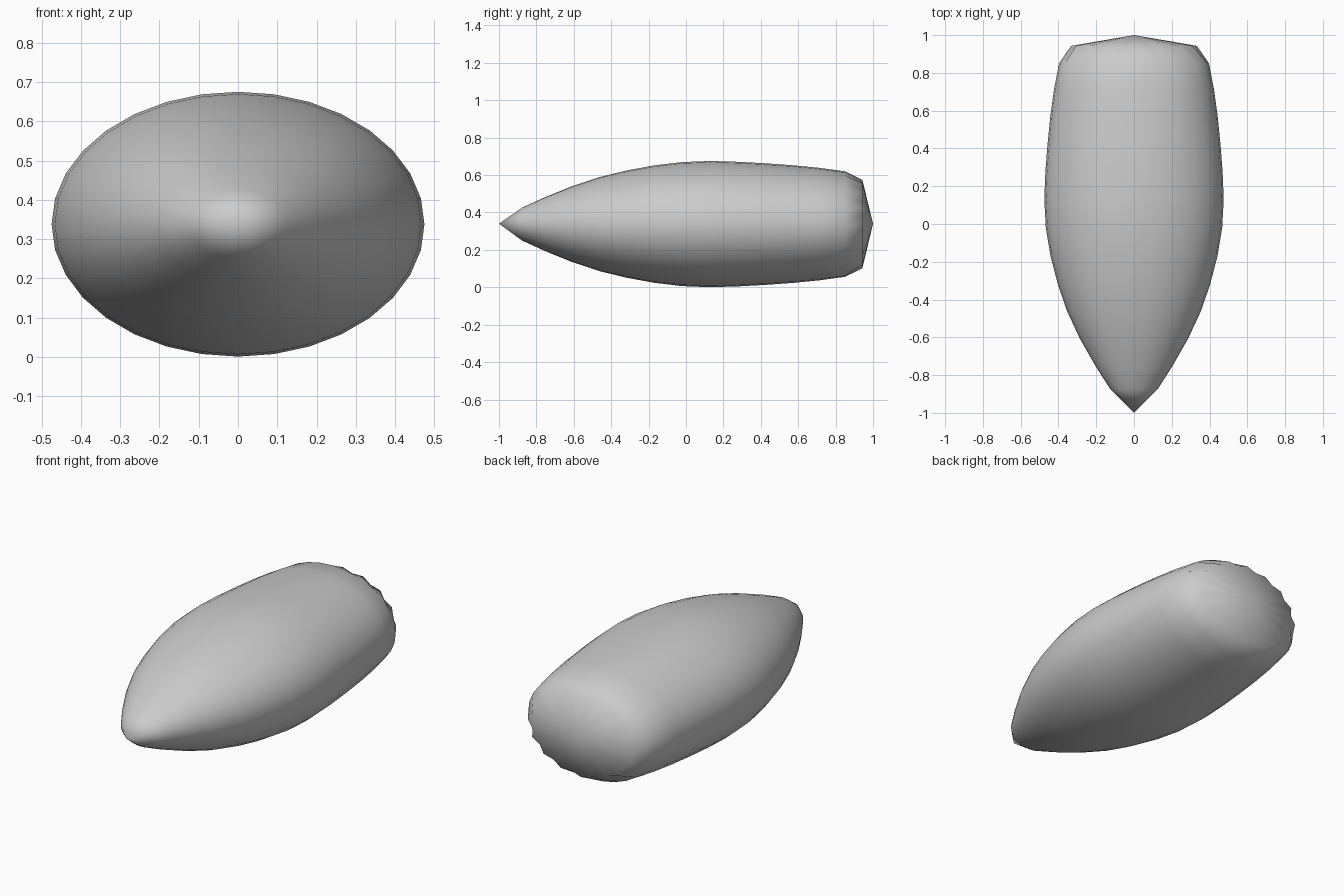
import bpy, bmesh, math

if "Cube" in bpy.data.objects:
    bpy.data.objects.remove(bpy.data.objects["Cube"])

SIDES = 32
RATIO = 0.71      # height to width of the oval cross-section
MID_Z = 0.338

# (y, half width) from the pointed nose to the blunt tail
PROFILE = [(-0.875, 0.125), (-0.75, 0.205), (-0.61, 0.285), (-0.46, 0.355),
           (-0.32, 0.403), (-0.17, 0.442), (-0.02, 0.467), (0.13, 0.475),
           (0.28, 0.469), (0.42, 0.458), (0.57, 0.443), (0.71, 0.424),
           (0.85, 0.397), (0.943, 0.333)]

bm = bmesh.new()
rings = []
for i, (y, r) in enumerate(PROFILE):
    ring = []
    for k in range(SIDES):
        a = 2 * math.pi * k / SIDES
        # gathered tail: every second point of the last ring is pulled in
        rr = r - 0.022 if i == len(PROFILE) - 1 and k % 2 else r
        ring.append(bm.verts.new((rr * math.cos(a), y, MID_Z + RATIO * rr * math.sin(a))))
    rings.append(ring)

# skin between rings
for a, b in zip(rings, rings[1:]):
    for k in range(SIDES):
        n = (k + 1) % SIDES
        bm.faces.new((a[k], a[n], b[n], b[k]))

# nose and tail points
for y, ring in ((-1.0, rings[0]), (1.0, rings[-1])):
    tip = bm.verts.new((0, y, MID_Z + 0.002))
    for k in range(SIDES):
        bm.faces.new((tip, ring[k], ring[(k + 1) % SIDES]))

bmesh.ops.recalc_face_normals(bm, faces=bm.faces)
for f in bm.faces:
    f.smooth = True
mesh = bpy.data.meshes.new("hull_body")
bm.to_mesh(mesh)
bm.free()
body = bpy.data.objects.new("hull_body", mesh)
bpy.context.collection.objects.link(body)
